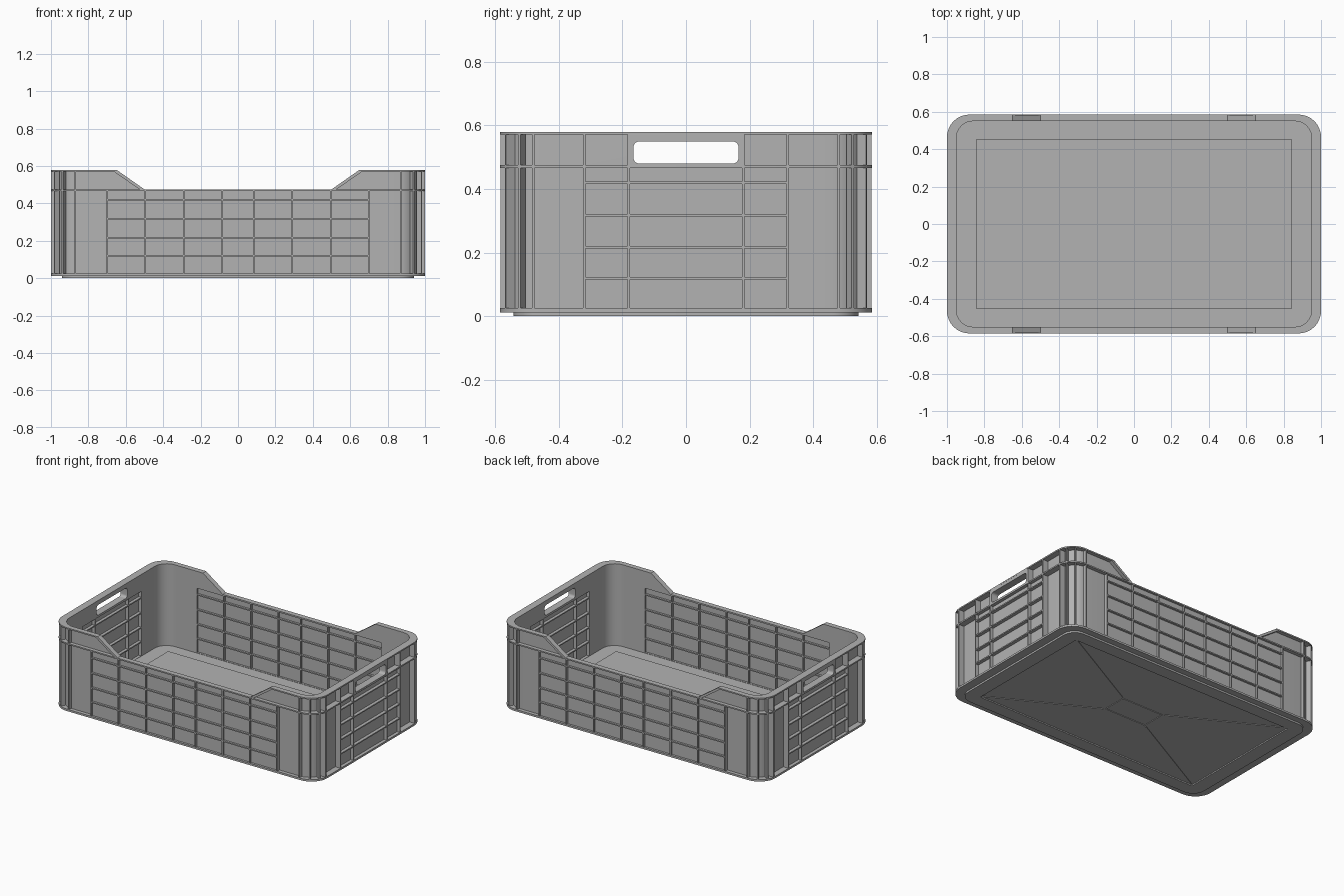
import bpy, bmesh, math
from mathutils import Matrix

if "Cube" in bpy.data.objects:
    bpy.data.objects.remove(bpy.data.objects["Cube"], do_unlink=True)

plastic = bpy.data.materials.new("grey_plastic")
plastic.use_nodes = True
GREY = (0.45, 0.45, 0.45, 1)
plastic.diffuse_color = GREY
plastic.node_tree.nodes["Principled BSDF"].inputs["Base Color"].default_value = GREY

parts = []
HX, HY, TOP, MID, BASE = 1.0, 0.585, 0.58, 0.475, 0.012   # outer half sizes and main heights
IX, IY = 0.95, 0.55                                       # inner wall faces
RADIUS = 0.12


def rounded(hx, hy, r, cu=0, cv=0, n=8):
    """Rounded rectangle outline."""
    pts = []
    for q, (su, sv) in enumerate([(1, 1), (-1, 1), (-1, -1), (1, -1)]):
        for i in range(n + 1):
            a = math.pi / 2 * (q + i / n)
            pts.append((cu + su * (hx - r) + r * math.cos(a), cv + sv * (hy - r) + r * math.sin(a)))
    return pts


def prism(name, outline, a, b, plane="xy", hole=None):
    """Extrude an outline from a to b across the plane, with an optional hole of equal point count."""
    put = {"xy": lambda u, v, w: (u, v, w),
           "xz": lambda u, v, w: (u, w, v),
           "yz": lambda u, v, w: (w, u, v)}[plane]
    bm = bmesh.new()
    loops = [[[bm.verts.new(put(u, v, w)) for u, v in line] for w in (a, b)]
             for line in ([outline, hole] if hole else [outline])]
    n = len(outline)
    for low, high in loops:
        for i in range(n):
            j = (i + 1) % n
            bm.faces.new((low[i], low[j], high[j], high[i]))
    for k in (0, 1):
        if hole:
            o, h = loops[0][k], loops[1][k]
            for i in range(n):
                j = (i + 1) % n
                bm.faces.new((o[i], o[j], h[j], h[i]))
        else:
            bm.faces.new(loops[0][k])
    return finish(name, bm)


def finish(name, bm):
    bmesh.ops.recalc_face_normals(bm, faces=bm.faces)
    mesh = bpy.data.meshes.new(name)
    bm.to_mesh(mesh)
    bm.free()
    mesh.materials.append(plastic)
    ob = bpy.data.objects.new(name, mesh)
    bpy.context.collection.objects.link(ob)
    parts.append(ob)
    return ob


def box(name, x, y, z, turn=0):
    """Box from three ranges, optionally turned about its own vertical axis."""
    bm = bmesh.new()
    bmesh.ops.create_cube(bm, size=1)
    size = [r[1] - r[0] for r in (x, y, z)]
    mid = [(r[1] + r[0]) / 2 for r in (x, y, z)]
    bm.transform(Matrix.Translation(mid) @ Matrix.Rotation(turn, 4, "Z") @ Matrix.Diagonal((*size, 1)))
    return finish(name, bm)


def mirror(ob, x=True, y=True):
    mod = ob.modifiers.new("mirror", "MIRROR")
    mod.use_axis = (x, y, False)
    mod.use_mirror_merge = False


def cut(ob, cutters):
    for c in cutters:
        mod = ob.modifiers.new("cut", "BOOLEAN")
        mod.operation, mod.solver, mod.object = "DIFFERENCE", "EXACT", c
    bpy.context.view_layer.update()
    graph = bpy.context.evaluated_depsgraph_get()
    mesh = bpy.data.meshes.new_from_object(ob.evaluated_get(graph))
    ob.modifiers.clear()
    ob.data = mesh


def outer_ring(name, z0, z1):
    return prism(name, rounded(HX, HY, RADIUS), z0, z1, hole=rounded(IX, IY, 0.09))


# Cutters: lowered long sides, lattice windows, hand holes
reach = 0.677
notch = prism("notch_cutter", [(-0.5, 0.47), (0.5, 0.47), (reach, 0.6), (-reach, 0.6)], -0.7, 0.7, "xz")
side_window = box("side_window_cutter", (-0.7, 0.7), (-0.7, 0.7), (0.025, 0.465))
end_window = box("end_window_cutter", (-1.1, 1.1), (-0.32, 0.32), (0.025, 0.465))
hand_hole = prism("hand_hole_cutter", rounded(0.165, 0.035, 0.018, 0, 0.515), -1.1, 1.1, "yz")
cutters = [notch, side_window, end_window, hand_hole]

# Thin wall, rim and flanges
wall = prism("wall", rounded(IX + 0.01, IY + 0.01, 0.1), BASE, TOP - 0.001, hole=rounded(IX, IY, 0.09))
cut(wall, cutters)
rim = outer_ring("top_rim", 0.571, TOP)
cut(rim, [notch])
outer_ring("middle_flange", 0.466, MID)
outer_ring("bottom_flange", BASE, 0.025)

# Sloped rim beside each lowered side
slope = prism("sloped_rim", [(0.5, MID), (0.65, TOP), (0.665, TOP), (0.665, 0.571), (0.515, 0.467), (0.5, 0.467)],
              IY, HY - 0.001, "xz")
mirror(slope)

# Hand grips in the end walls
grip = box("hand_grip", (IX, HX - 0.0005), (-0.18, 0.18), (0.47, TOP - 0.0005))
cut(grip, [hand_hole])
mirror(grip, y=False)

# Panels closing the lattice windows, halfway through the wall
mirror(box("side_panel", (-0.7, 0.7), (0.564, 0.57), (0.02, 0.47)), x=False)
mirror(box("end_panel", (0.97, 0.977), (-0.32, 0.32), (0.02, 0.47)), y=False)

# Lattice ribs
T = 0.004
for z in (0.12, 0.217, 0.317, 0.42):
    mirror(box("side_cross_rib", (-0.7, 0.7), (IY, HY - 0.001), (z - T, z + T)), x=False)
    mirror(box("end_cross_rib", (IX, HX - 0.001), (-0.32, 0.32), (z - T, z + T)), y=False)
for x in (0.085, 0.29, 0.495, 0.7):
    mirror(box("side_upright", (x - T, x + T), (IY, HY - 0.001), (0.02, 0.47)))
for y in (0.18, 0.32):
    mirror(box("end_upright", (IX, HX - 0.001), (y - T, y + T), (0.02, TOP - 0.004)))

# Corner ribs following the rounded corner
mirror(box("corner_side_rib", (0.865, 0.873), (IY, HY - 0.001), (0.02, TOP - 0.004)))
mirror(box("corner_end_rib", (IX, HX - 0.001), (0.476, 0.484), (0.02, TOP - 0.004)))
for degrees in (30, 60):
    a = math.radians(degrees)
    cx = HX - RADIUS + 0.103 * math.cos(a)
    cy = HY - RADIUS + 0.103 * math.sin(a)
    mirror(box("corner_rib", (cx - 0.016, cx + 0.016), (cy - T, cy + T), (0.02, TOP - 0.004), a))

# Floor: foot, border and raised centre panel
FX, FY = 0.845, 0.455
inset = rounded(FX, FY, 0.01)
prism("foot", rounded(0.942, 0.542, 0.085), 0, 0.014, hole=inset)
prism("floor_border", rounded(0.955, 0.555, 0.095), BASE, 0.023, hole=inset)
prism("floor_panel", inset, 0.008, 0.032)

# Stiffening ridges beneath the floor: diagonals and a centre frame
CX, CY = 0.16, 0.086
angle = math.atan2(FY - CY, FX - CX)
length = math.hypot(FX - CX, FY - CY) / 2 - 0.01
mx, my = (FX + CX) / 2, (FY + CY) / 2
mirror(box("diagonal_ridge", (mx - length, mx + length), (my - T, my + T), (0.004, 0.01), angle))
prism("centre_frame", rounded(CX, CY, 0.005), 0.004, 0.01, hole=rounded(CX - 0.007, CY - 0.007, 0.003))

# Remove cutters and smooth the rounded corners
for c in cutters:
    parts.remove(c)
    bpy.data.objects.remove(c, do_unlink=True)
bpy.ops.object.select_all(action="DESELECT")
for ob in parts:
    ob.select_set(True)
bpy.context.view_layer.objects.active = parts[0]
bpy.ops.object.shade_smooth_by_angle(angle=math.radians(30))
